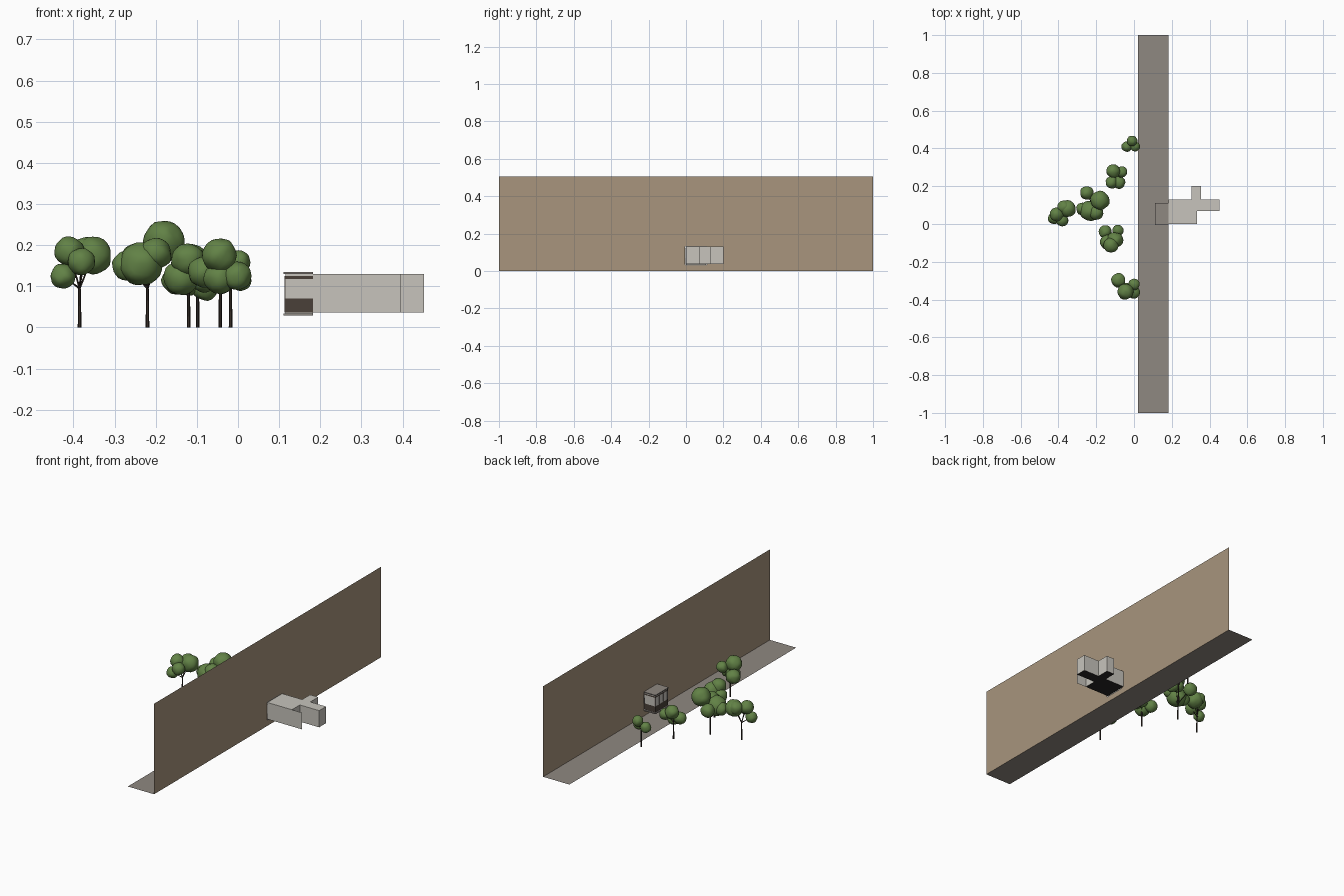
import bpy, bmesh, math
from mathutils import Vector, noise

if "Cube" in bpy.data.objects:
    bpy.data.objects.remove(bpy.data.objects["Cube"])


def material(name, r, g, b):
    def lin(c):
        c /= 255
        return c / 12.92 if c < 0.04 else ((c + 0.055) / 1.055) ** 2.4
    m = bpy.data.materials.new(name)
    m.diffuse_color = (lin(r), lin(g), lin(b), 1)
    m.use_nodes = True
    m.node_tree.nodes["Principled BSDF"].inputs["Base Color"].default_value = m.diffuse_color
    return m


TAN = material("tan_wall", 168, 149, 125)
PAVING = material("grey_paving", 143, 136, 129)
PALE = material("pale_plaster", 199, 196, 188)
BROWN = material("dark_brown", 74, 64, 57)
FLOOR = material("dark_floor", 40, 38, 36)
LEAF = material("leaf_green", 98, 130, 70)
BARK = material("bark", 52, 44, 38)


def finish(name, bm, mat, smooth=False):
    me = bpy.data.meshes.new(name)
    bm.to_mesh(me)
    bm.free()
    me.materials.append(mat)
    ob = bpy.data.objects.new(name, me)
    bpy.context.collection.objects.link(ob)
    if smooth:
        for p in me.polygons:
            p.use_smooth = True
    return ob


def box(name, lo, hi, mat):
    bm = bmesh.new()
    bmesh.ops.create_cube(bm, size=1)
    for v in bm.verts:
        v.co = [lo[i] + (v.co[i] + 0.5) * (hi[i] - lo[i]) for i in range(3)]
    return finish(name, bm, mat)


def polygon(name, points, mat):
    bm = bmesh.new()
    bm.faces.new([bm.verts.new(p) for p in points])
    return finish(name, bm, mat)


# Pavement and the long facade, with an opening behind the bay window
WX = 0.182
polygon("pavement", [(0.02, -1, 0), (WX, -1, 0), (WX, 1, 0), (0.02, 1, 0)], PAVING)
bm = bmesh.new()
grid = [[bm.verts.new((WX, y, z)) for z in (0, 0.03, 0.135, 0.505)]
        for y in (-1, -0.005, 0.112, 1)]
for i in range(3):
    for j in range(3):
        if (i, j) != (1, 1):
            bm.faces.new((grid[i][j], grid[i + 1][j], grid[i + 1][j + 1], grid[i][j + 1]))
finish("facade_wall", bm, TAN)

# Rooms behind the facade: one plan outline for floor, walls and ceiling
plan = [(WX, 0), (0.333, 0), (0.333, 0.07), (0.452, 0.07), (0.452, 0.13),
        (0.355, 0.13), (0.355, 0.2), (0.305, 0.2), (0.305, 0.13), (WX, 0.13)]
Z0, Z1 = 0.037, 0.13
polygon("room_floor", [(x, y, Z0) for x, y in reversed(plan)], FLOOR)
polygon("room_ceiling", [(x, y, Z1) for x, y in plan], PALE)
bm = bmesh.new()
low = [bm.verts.new((x, y, Z0)) for x, y in plan]
top = [bm.verts.new((x, y, Z1)) for x, y in plan]
for i in range(len(plan) - 1):
    bm.faces.new((low[i], low[i + 1], top[i + 1], top[i]))
finish("room_walls", bm, PALE)
polygon("side_screen", [(0.333, 0, Z0), (0.395, 0, Z0), (0.395, 0, Z1), (0.333, 0, Z1)], PALE)

# Bay window: slabs, panelled apron, header band, panes and posts
BX, Y0, Y1 = 0.113, -0.002, 0.109
box("bay_base", (0.11, -0.005, 0.029), (WX, 0.112, 0.034), PAVING)
box("bay_roof", (0.11, -0.005, 0.130), (WX, 0.112, 0.135), PAVING)


def bay_band(name, inset, z0, z1, mat):
    """Three sided band around the bay."""
    x, a, b = BX + inset, Y0 + inset, Y1 - inset
    pts = [(WX, a), (x, a), (x, b), (WX, b)]
    bm = bmesh.new()
    lo = [bm.verts.new((px, py, z0)) for px, py in pts]
    hi = [bm.verts.new((px, py, z1)) for px, py in pts]
    for i in range(3):
        bm.faces.new((lo[i + 1], lo[i], hi[i], hi[i + 1]))
    return finish(name, bm, mat)


bay_band("bay_apron", 0, 0.037, 0.070, BROWN)
bay_band("bay_header", 0, 0.118, 0.125, BROWN)
bay_band("bay_panes", 0.003, 0.034, 0.130, PALE)
for y in (Y0, 0.034, 0.069, Y1 - 0.004):
    box("bay_post", (BX, y, 0.07), (BX + 0.004, y + 0.004, 0.118), PAVING)

# Trees: trunk position, then crown blobs as x, y, z, radius
trees = [
    ((-0.385, 0.06), [(-0.352, 0.08, 0.175, 0.045), (-0.41, 0.05, 0.185, 0.036),
                      (-0.425, 0.03, 0.125, 0.030), (-0.38, 0.02, 0.16, 0.033),
                      (-0.37, 0.09, 0.185, 0.035)]),
    ((-0.22, 0.10), [(-0.18, 0.125, 0.21, 0.050), (-0.25, 0.165, 0.165, 0.036),
                     (-0.235, 0.07, 0.155, 0.053), (-0.272, 0.08, 0.15, 0.034),
                     (-0.2, 0.06, 0.18, 0.038)]),
    ((-0.12, -0.08), [(-0.152, -0.04, 0.115, 0.034), (-0.085, -0.035, 0.115, 0.03),
                      (-0.138, -0.095, 0.12, 0.042), (-0.1, -0.085, 0.145, 0.042),
                      (-0.122, -0.112, 0.165, 0.040)]),
    ((-0.098, 0.25), [(-0.11, 0.28, 0.165, 0.036), (-0.065, 0.275, 0.14, 0.030),
                      (-0.118, 0.22, 0.11, 0.032), (-0.08, 0.22, 0.10, 0.034)]),
    ((-0.043, -0.33), [(-0.045, -0.358, 0.175, 0.042), (-0.083, -0.297, 0.135, 0.038),
                       (0.0, -0.32, 0.158, 0.030), (-0.002, -0.362, 0.125, 0.034),
                       (-0.045, -0.35, 0.12, 0.038)]),
    ((-0.018, 0.42), [(-0.01, 0.44, 0.15, 0.028), (-0.038, 0.41, 0.11, 0.028),
                      (0.006, 0.41, 0.115, 0.026)]),
]


def limb(bm, a, b, r0, r1):
    a, b = Vector(a), Vector(b)
    rot = (b - a).to_track_quat('Z', 'Y')
    rings = [[bm.verts.new(c + rot @ Vector((r * math.cos(k * math.pi / 3),
                                             r * math.sin(k * math.pi / 3), 0)))
              for k in range(6)] for c, r in ((a, r0), (b, r1))]
    for k in range(6):
        n = (k + 1) % 6
        bm.faces.new((rings[0][k], rings[0][n], rings[1][n], rings[1][k]))
    bm.faces.new(rings[0][::-1])
    bm.faces.new(rings[1])


for (tx, ty), blobs in trees:
    # Trunk with a thin branch into every blob
    bm = bmesh.new()
    fork = (tx, ty, 0.095)
    limb(bm, (tx, ty, 0), fork, 0.0045, 0.0035)
    for x, y, z, r in blobs:
        limb(bm, fork, (x, y, z), 0.0025, 0.001)
    finish("tree_trunk", bm, BARK)
    # Slightly lumpy foliage balls
    bm = bmesh.new()
    for x, y, z, r in blobs:
        c = Vector((x, y, z))
        ball = bmesh.ops.create_icosphere(bm, subdivisions=3, radius=1)["verts"]
        for v in ball:
            lump = 1 + 0.10 * noise.noise(v.co * 1.6 + c * 60)
            v.co = c + v.co * r * lump
    finish("tree_crown", bm, LEAF, smooth=True)
